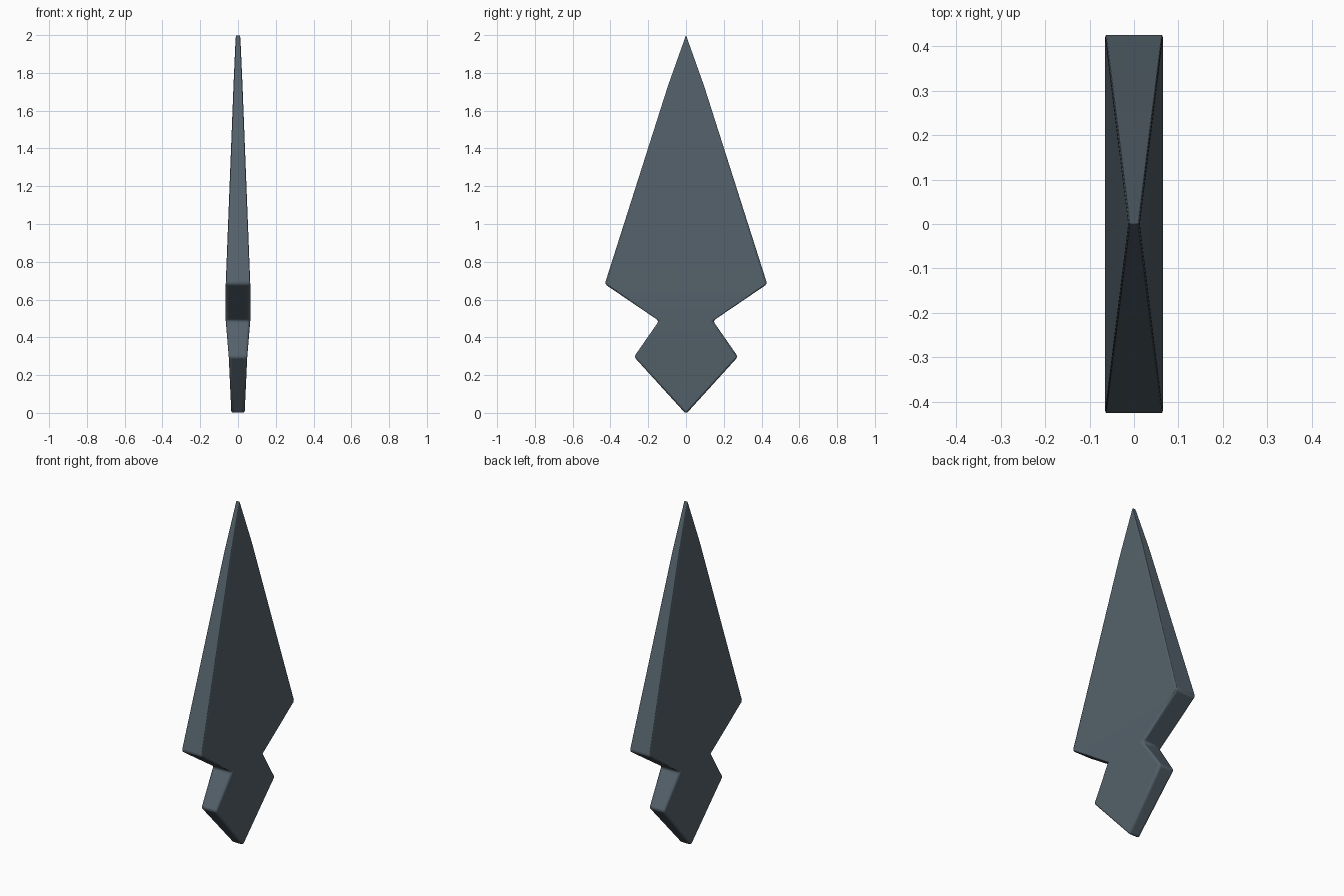
import bpy
import bmesh
import math

cube = bpy.data.objects.get("Cube")
if cube:
    bpy.data.objects.remove(cube, do_unlink=True)

# Slate material
slate = bpy.data.materials.new("dark_slate_blue_grey")
slate.use_nodes = True
color = (0.088, 0.120, 0.145, 1)
slate.diffuse_color = color
slate.node_tree.nodes["Principled BSDF"].inputs["Base Color"].default_value = color

# Blade rows: half width, height, half thickness
rows = [(0, -0.006, 0.035), (0.275, 0.297, 0.049), (0.143, 0.487, 0.065),
        (0.430, 0.682, 0.065), (0.096, 1.73, 0.024), (0, 2.0, 0.012)]

bm = bmesh.new()


def ring(width, z, thick):
    """Front and back edge points on each side of the blade."""
    ys = (-width, width) if width else (0,)
    return [[bm.verts.new((s * thick, y, z)) for y in ys] for s in (-1, 1)]


rings = [ring(*r) for r in rows]
for low, high in zip(rings, rings[1:]):
    # Broad sides
    for a, b in zip(low, high):
        bm.faces.new(a + b[::-1])
    # Narrow rims
    for end in (0, -1):
        bm.faces.new((low[0][end], low[1][end], high[1][end], high[0][end]))
bmesh.ops.recalc_face_normals(bm, faces=bm.faces)

# Soft lower edges, crisp upper edges
weight = bm.edges.layers.float.new("bevel_weight_edge")
shoulder = rows[3][1]
for e in bm.edges:
    if e.calc_face_angle() > math.radians(15):
        upper = max(v.co.z for v in e.verts) > shoulder + 0.01
        e[weight] = 0.2 if upper else 1.0

mesh = bpy.data.meshes.new("dart_blade")
bm.to_mesh(mesh)
bm.free()
mesh.materials.append(slate)
blade = bpy.data.objects.new("dart_blade", mesh)
bpy.context.collection.objects.link(blade)

bevel = blade.modifiers.new("soft_edges", "BEVEL")
bevel.limit_method = "WEIGHT"
bevel.width = 0.014
bevel.segments = 3
bevel.use_clamp_overlap = False

bpy.context.view_layer.objects.active = blade
blade.select_set(True)
bpy.ops.object.shade_smooth_by_angle(angle=math.radians(35))
